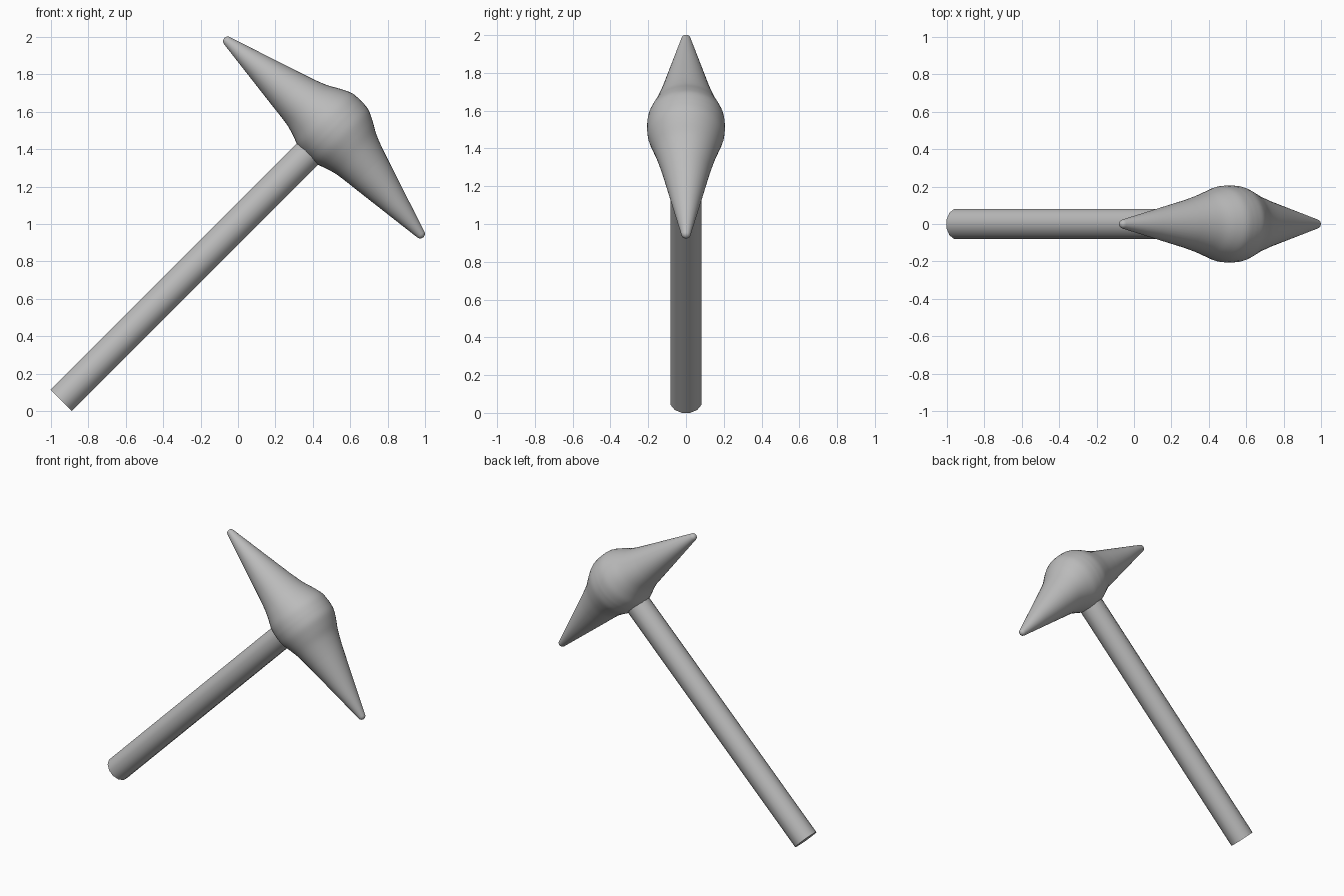
import bpy, bmesh, math
from mathutils import Matrix, Vector

if "Cube" in bpy.data.objects:
    bpy.data.objects.remove(bpy.data.objects["Cube"])

grey = bpy.data.materials.new("plain grey")
grey.diffuse_color = (0.5, 0.5, 0.5, 1)
grey.use_nodes = True
grey.node_tree.nodes["Principled BSDF"].inputs["Base Color"].default_value = grey.diffuse_color

V0 = -0.709                      # sideways offset of the handle axis
TILT = Matrix.Rotation(math.radians(45), 4, 'Y')


def loft(name, rings, sides, smooth_angle):
    """Skin a list of closed rings of points, with caps on both ends."""
    bm = bmesh.new()
    loops = [[bm.verts.new(TILT @ Vector(p)) for p in ring] for ring in rings]
    for a, b in zip(loops, loops[1:]):
        for i in range(sides):
            j = (i + 1) % sides
            bm.faces.new((a[i], a[j], b[j], b[i]))
    bm.faces.new(loops[0])
    bm.faces.new(loops[-1])
    bmesh.ops.recalc_face_normals(bm, faces=bm.faces)
    mesh = bpy.data.meshes.new(name)
    bm.to_mesh(mesh)
    bm.free()
    mesh.materials.append(grey)
    ob = bpy.data.objects.new(name, mesh)
    bpy.context.collection.objects.link(ob)
    bpy.ops.object.select_all(action='DESELECT')
    ob.select_set(True)
    bpy.context.view_layer.objects.active = ob
    bpy.ops.object.shade_smooth_by_angle(angle=math.radians(smooth_angle))
    return ob


def smooth_curve(pts, steps=4):
    """Catmull-Rom through the profile stations."""
    out = []
    for i in range(len(pts) - 1):
        p0, p1, p2 = pts[max(i - 1, 0)], pts[i], pts[i + 1]
        p3 = pts[min(i + 2, len(pts) - 1)]
        for k in range(steps):
            t = k / steps
            out.append([0.5 * (2 * b + (c - a) * t + (2 * a - 5 * b + 4 * c - d) * t * t
                               + (3 * b - a - 3 * c + d) * t ** 3)
                        for a, b, c, d in zip(p0, p1, p2, p3)])
    return out + [list(pts[-1])]


# Handle: twelve-sided straight rod
N = 12
angles = [math.tau * (i + 0.5) / N for i in range(N)]
loft("handle", [[(V0 + 0.084 * math.cos(a), 0.084 * math.sin(a), u) for a in angles]
                for u in (-0.628, 1.32)], N, 40)

# Head: one half as (distance from middle, centre height, half height, half width)
ball = [(0.0, 1.430, 0.208, 0.207), (0.06, 1.430, 0.203, 0.202),
        (0.12, 1.427, 0.179, 0.184), (0.18, 1.419, 0.153, 0.163),
        (0.24, 1.411, 0.136, 0.145), (0.30, 1.404, 0.122, 0.128)]
# Rounded spike tip
tip = [(0.728 + 0.025 * math.sin(a), 1.359, 0.025 * math.cos(a), 0.025 * math.cos(a))
       for a in (math.radians(d) for d in (10, 30, 50, 70, 86))]
mid = [(0.52, 1.381, 0.0725, 0.0755)]
half = smooth_curve(ball) + mid + tip
profile = [(-s, c, h, w) for s, c, h, w in reversed(half[1:])] + half

M = 40
ring_angles = [math.tau * i / M for i in range(M)]
loft("pick_head", [[(V0 + s, w * math.cos(a), c + h * math.sin(a)) for a in ring_angles]
                   for s, c, h, w in profile], M, 60)
